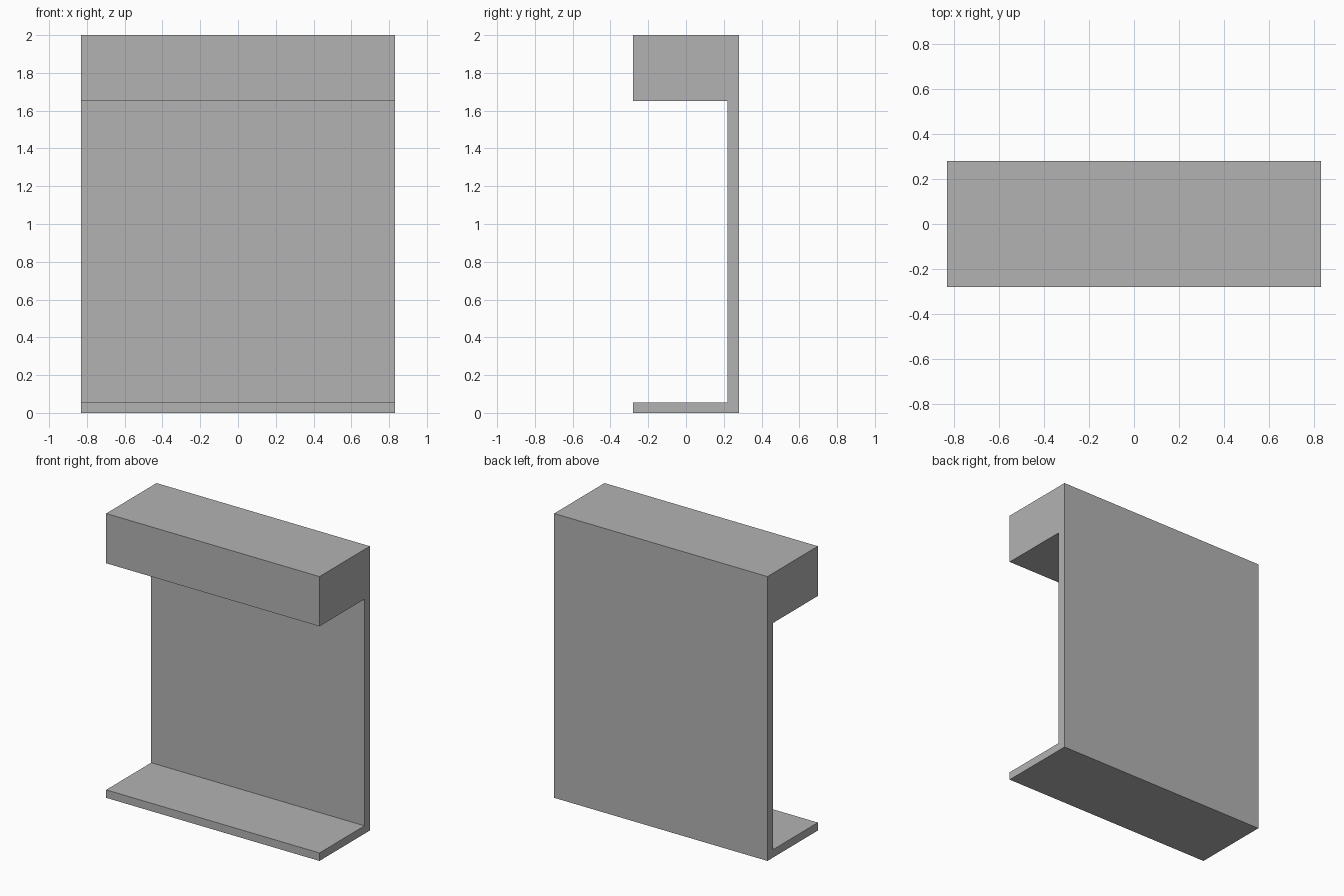
import bpy

cube = bpy.data.objects.get("Cube")
if cube:
    bpy.data.objects.remove(cube, do_unlink=True)

# Single plain grey finish
grey = bpy.data.materials.new("plain_grey")
grey.use_nodes = True
colour = (0.45, 0.45, 0.45, 1)
grey.diffuse_color = colour
grey.node_tree.nodes["Principled BSDF"].inputs["Base Color"].default_value = colour

HALF_WIDTH = 0.83
FRONT, SEAM, BACK = -0.28, 0.22, 0.28


def slab(name, y0, y1, z0, z1):
    """Full-width box between the given depths and heights."""
    bpy.ops.mesh.primitive_cube_add(size=1, location=(0, (y0 + y1) / 2, (z0 + z1) / 2))
    obj = bpy.context.object
    obj.name = name
    obj.scale = (2 * HALF_WIDTH, y1 - y0, z1 - z0)
    bpy.ops.object.transform_apply(location=False, rotation=False, scale=True)
    obj.data.materials.append(grey)
    return obj


# Upright panel, with the shelf and the header box standing out in front
slab("back_panel", SEAM, BACK, 0, 2)
slab("base_shelf", FRONT, SEAM, 0, 0.056)
slab("header_box", FRONT, SEAM, 1.65, 2)
